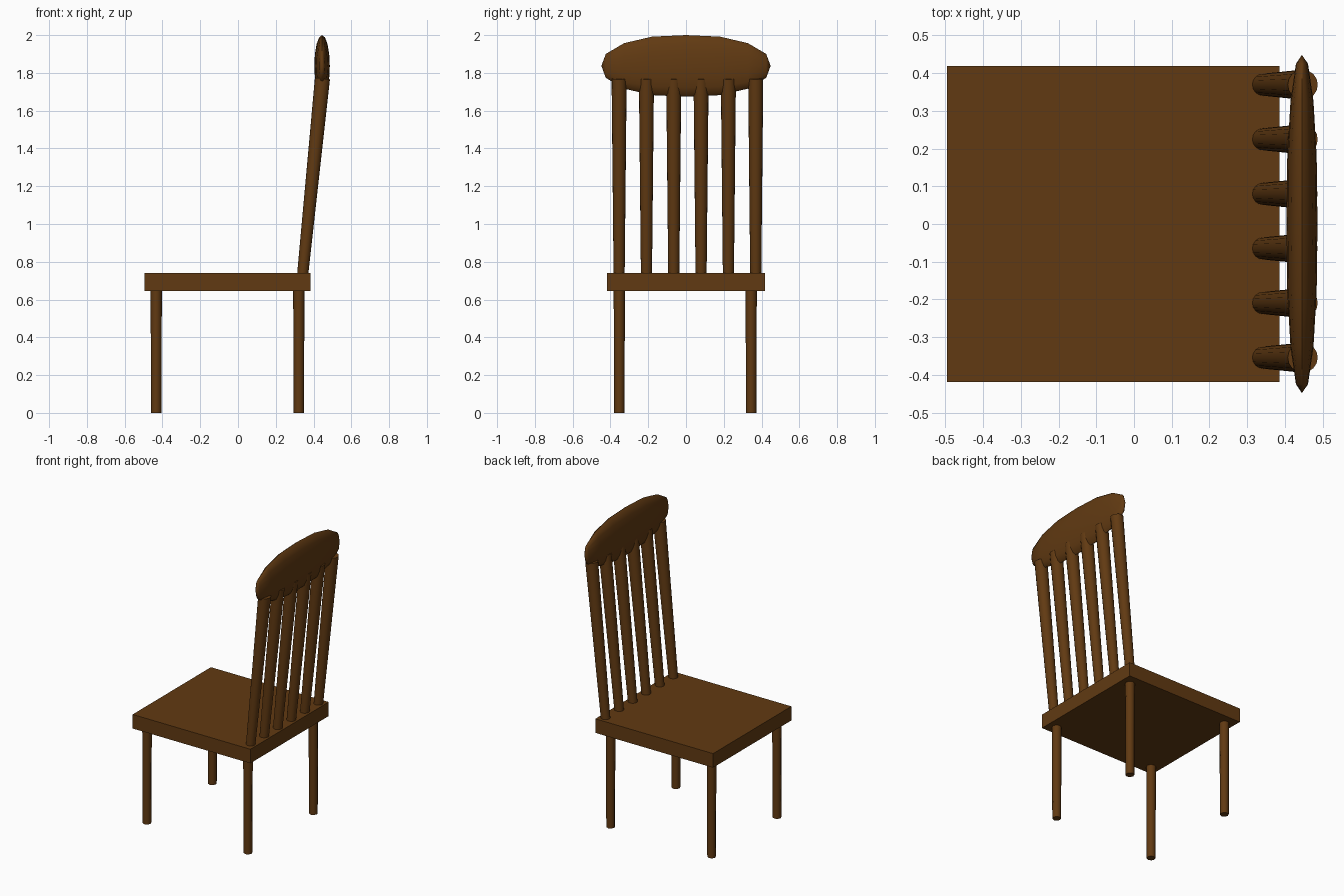
import bpy, bmesh, math
from mathutils import Vector, Matrix

if "Cube" in bpy.data.objects:
    bpy.data.objects.remove(bpy.data.objects["Cube"])

wood = bpy.data.materials.new("dark_wood")
wood.diffuse_color = (0.12, 0.042, 0.006, 1)
wood.use_nodes = True
wood.node_tree.nodes["Principled BSDF"].inputs["Base Color"].default_value = wood.diffuse_color


def finish(name, bm, smooth=True):
    bmesh.ops.recalc_face_normals(bm, faces=bm.faces)
    mesh = bpy.data.meshes.new(name)
    bm.to_mesh(mesh)
    bm.free()
    mesh.materials.append(wood)
    obj = bpy.data.objects.new(name, mesh)
    bpy.context.collection.objects.link(obj)
    if smooth:
        bpy.ops.object.select_all(action='DESELECT')
        obj.select_set(True)
        bpy.context.view_layer.objects.active = obj
        bpy.ops.object.shade_smooth_by_angle(angle=math.radians(50))
    return obj


def rod(name, start, end, r1, r2, sides):
    """Tapered round bar between two points."""
    a, b = Vector(start), Vector(end)
    d = b - a
    rot = Vector((0, 0, 1)).rotation_difference(d).to_matrix().to_4x4()
    bm = bmesh.new()
    bmesh.ops.create_cone(bm, cap_ends=True, segments=sides, radius1=r1, radius2=r2,
                          depth=d.length, matrix=Matrix.Translation((a + b) / 2) @ rot)
    return finish(name, bm)


# Seat slab
bm = bmesh.new()
bmesh.ops.create_cube(bm, size=1, matrix=Matrix.Translation((-0.055, 0, 0.693))
                      @ Matrix.Diagonal((0.88, 0.836, 0.095, 1)))
finish("seat", bm, smooth=False)

# Four tapered legs
for end, x in (("front", -0.433), ("back", 0.322)):
    for side, y in (("right", -0.353), ("left", 0.345)):
        rod(f"{end}_{side}_leg", (x, y, 0), (x, y, 0.66), 0.027, 0.03, 8)

# Six leaning back spindles, thicker towards the top
for i in range(6):
    y = -0.354 + i * 0.1446
    rod(f"back_spindle_{i + 1}", (0.339, y, 0.70), (0.447, y, 1.77), 0.029, 0.04, 16)

# Head rail: flattened lathed form running along y
profile = [(-1, 0), (-0.947, 0.39), (-0.73, 0.74), (-0.40, 0.95), (0, 1),
           (0.40, 0.95), (0.73, 0.74), (0.947, 0.39), (1, 0)]
bm = bmesh.new()
verts = [bm.verts.new((r * 0.041, t * 0.448, r * 0.163 + 1.836)) for t, r in profile]
for v in verts:
    v.co = (0, v.co.y, (v.co.z - 1.836) / 0.163)
edges = [bm.edges.new(p) for p in zip(verts, verts[1:])]
bmesh.ops.spin(bm, geom=verts + edges, cent=(0, 0, 0), axis=(0, 1, 0),
               angle=math.tau, steps=16, use_duplicate=False)
bmesh.ops.remove_doubles(bm, verts=bm.verts, dist=0.0005)
bmesh.ops.transform(bm, verts=bm.verts, matrix=Matrix.Translation((0.445, 0, 1.837))
                    @ Matrix.Diagonal((0.041, 1, 0.163, 1)))
finish("head_rail", bm)
